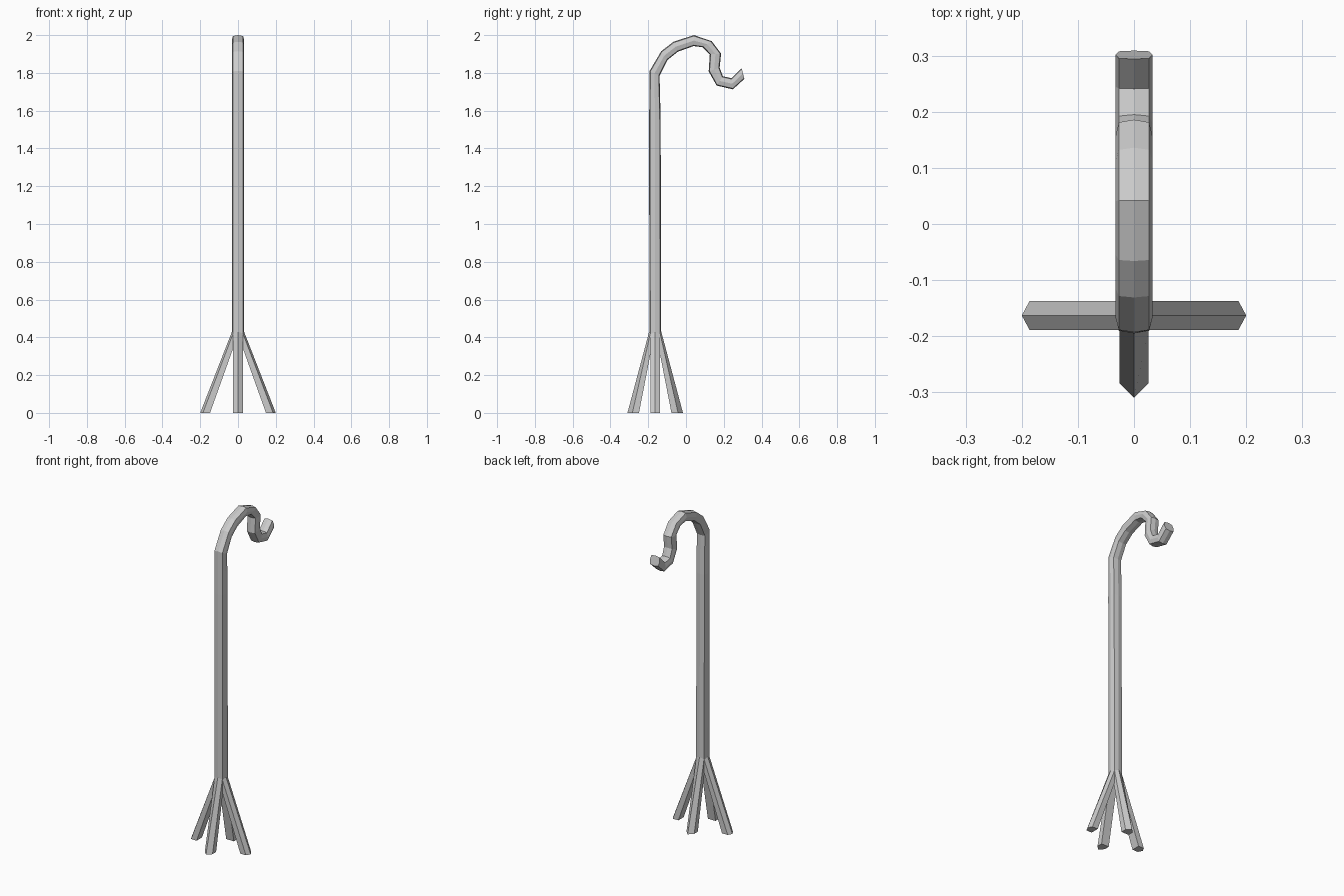
import bpy, bmesh
from mathutils import Vector

if "Cube" in bpy.data.objects:
    bpy.data.objects.remove(bpy.data.objects["Cube"])

CY = -0.163  # pole axis in y


def loft(name, rings):
    """Skin a list of equal-length vertex rings and cap both ends."""
    bm = bmesh.new()
    loops = [[bm.verts.new(p) for p in r] for r in rings]
    n = len(loops[0])
    for a, b in zip(loops, loops[1:]):
        for i in range(n):
            j = (i + 1) % n
            bm.faces.new((a[i], a[j], b[j], b[i]))
    bm.faces.new(loops[0])
    bm.faces.new(loops[-1])
    bmesh.ops.recalc_face_normals(bm, faces=bm.faces)
    me = bpy.data.meshes.new(name)
    bm.to_mesh(me)
    bm.free()
    ob = bpy.data.objects.new(name, me)
    bpy.context.collection.objects.link(ob)
    return ob


# Staff with crook: (outer y, z, inner y, z) of each bend
bends = [
    (-0.194, 0.41, -0.132, 0.41),
    (-0.195, 1.55, -0.134, 1.55),
    (-0.193, 1.81, -0.140, 1.785),
    (-0.131, 1.915, -0.098, 1.868),
    (-0.066, 1.965, -0.043, 1.912),
    (0.042, 2.0, 0.040, 1.942),
    (0.136, 1.968, 0.088, 1.936),
    (0.186, 1.902, 0.126, 1.898),
    (0.178, 1.828, 0.120, 1.808),
    (0.195, 1.782, 0.162, 1.733),
    (0.241, 1.772, 0.248, 1.713),
    (0.294, 1.826, 0.309, 1.768),
]
# Bulged square section: (x, fraction of half depth)
section = [(0, 1), (0.027, 0.84), (0.033, 0), (0.027, -0.84),
           (0, -1), (-0.027, -0.84), (-0.033, 0), (-0.027, 0.84)]
rings = []
for oy, oz, iy, iz in bends:
    mid = Vector((0, (oy + iy) / 2, (oz + iz) / 2))
    half = Vector((0, (oy - iy) / 2, (oz - iz) / 2))
    rings.append([mid + half * f + Vector((x, 0, 0)) for x, f in section])
loft("crook_staff", rings)


# Splayed feet: ridge outside, flat inside
def foot(name, direction, ridge, edge, inner):
    d = Vector(direction)
    s = Vector((-d.y, d.x, 0))
    c = Vector((0, CY, 0))

    def ring(r, e, i, zr, ze, zi):
        pts = [(r, 0, zr), (e, 0.026, ze), (i, 0.026, zi),
               (i, -0.026, zi), (e, -0.026, ze)]
        return [c + d * u + s * v + Vector((0, 0, z)) for u, v, z in pts]

    loft(name, [ring(ridge, edge, inner, 0, 0, 0),
                ring(0.032, 0.026, 0.012, 0.43, 0.42, 0.38)])


for side, sx in (("left", -1), ("right", 1)):
    foot(side + "_foot", (sx, 0, 0), 0.2, 0.186, 0.148)
for side, sy in (("front", -1), ("back", 1)):
    foot(side + "_foot", (0, sy, 0), 0.147, 0.121, 0.086)
